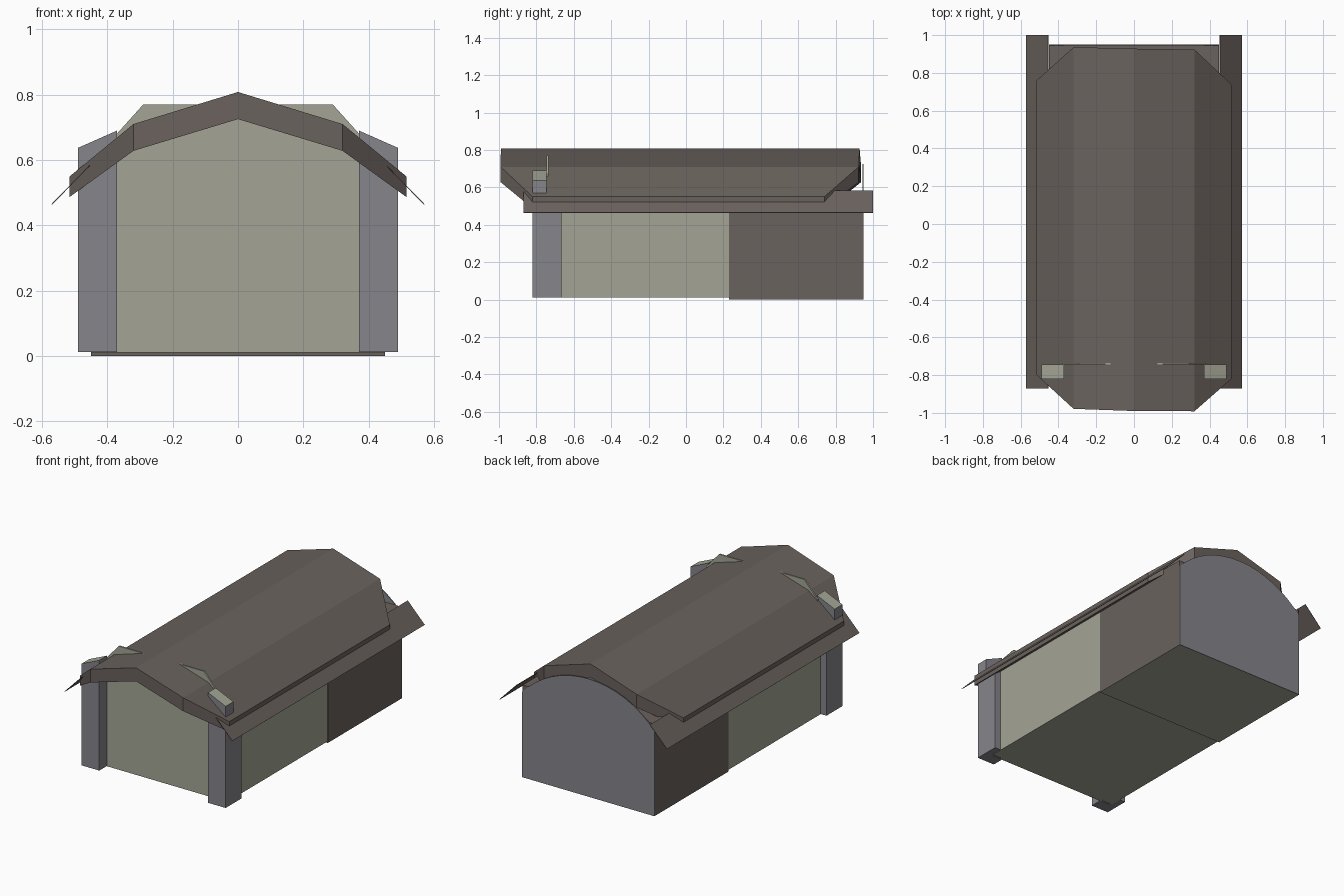
import bpy, bmesh, math

if "Cube" in bpy.data.objects:
    bpy.data.objects.remove(bpy.data.objects["Cube"])

def material(name, rgb):
    m = bpy.data.materials.new(name)
    lin = [(c / 255 / 12.92) if c < 11 else ((c / 255 + 0.055) / 1.055) ** 2.4 for c in rgb]
    m.diffuse_color = (*lin, 1)
    m.use_nodes = True
    m.node_tree.nodes["Principled BSDF"].inputs["Base Color"].default_value = m.diffuse_color
    return m

sage = material("sage", (164, 165, 149))
grey = material("stone_grey", (134, 133, 139))
brown = material("dark_brown", (106, 98, 93))

def finish(name, bm, mats, rule=None):
    bmesh.ops.recalc_face_normals(bm, faces=bm.faces)
    bm.normal_update()
    if rule:
        for f in bm.faces:
            f.material_index = rule(f)
    me = bpy.data.meshes.new(name)
    bm.to_mesh(me)
    bm.free()
    for m in mats:
        me.materials.append(m)
    ob = bpy.data.objects.new(name, me)
    bpy.context.collection.objects.link(ob)
    return ob

def loft(name, a, b, mats, rule=None):
    """Solid between two matching loops of points."""
    bm = bmesh.new()
    va, vb = [bm.verts.new(p) for p in a], [bm.verts.new(p) for p in b]
    n = len(a)
    bm.faces.new(va)
    bm.faces.new(vb[::-1])
    for i in range(n):
        j = (i + 1) % n
        bm.faces.new((va[i], va[j], vb[j], vb[i]))
    return finish(name, bm, mats, rule)

def prism(name, xz, y0, y1, mats, rule=None):
    return loft(name, [(x, y0, z) for x, z in xz], [(x, y1, z) for x, z in xz], mats, rule)

def rect(x0, x1, z0, z1):
    return [(x0, z0), (x1, z0), (x1, z1), (x0, z1)]

# Walls: sage front hall and brown rear hall with a sage underside
prism("front_hall", rect(-0.449, 0.449, 0.01, 0.565), -0.735, 0.235, [sage])
prism("rear_hall", rect(-0.45, 0.45, 0, 0.565), 0.23, 0.945, [brown, sage],
      lambda f: 1 if f.normal.z < -0.5 else 0)

# Front wall whose shoulders poke through the roof
prism("front_wall", [(-0.38, 0.01), (0.38, 0.01), (0.38, 0.67), (0.29, 0.77), (-0.29, 0.77), (-0.38, 0.67)],
      -0.745, -0.735, [sage])

# Rear wall with a rounded gable
rise, half, spring = 0.2, 0.45, 0.525
R = (half ** 2 + rise ** 2) / (2 * rise)
ang = math.asin(half / R)
arch = [(R * math.sin(ang - 2 * ang * i / 16), spring + rise - R + R * math.cos(ang - 2 * ang * i / 16))
        for i in range(17)]
prism("rear_gable_wall", [(-half, 0), (half, 0)] + arch, 0.944, 0.95, [grey])

# Five-line folded roof with clipped corners
ridge = [(-0.515, 0.55, 0.487, -0.81, 0.75), (-0.32, 0.71, 0.628, -0.985, 0.93), (0, 0.808, 0.725, -0.99, 0.928),
         (0.32, 0.71, 0.628, -0.985, 0.93), (0.515, 0.55, 0.487, -0.81, 0.75)]
bm = bmesh.new()
rows = []
for x, top, bot, yf, yb in ridge:
    s = -0.02 * x
    rows.append([bm.verts.new(p) for p in
                 ((x, yf + s, top), (x, yb + s, top), (x, yb + s, bot), (x, yf + s, bot))])
for r, q in zip(rows, rows[1:]):
    for i in range(4):
        j = (i + 1) % 4
        bm.faces.new((r[i], r[j], q[j], q[i]))
bm.faces.new(rows[0])
bm.faces.new(rows[-1][::-1])
finish("roof", bm, [brown])

for side, s in (("left", -1), ("right", 1)):
    # Corner pillar: front block with a sloped sage cap
    prism(side + "_pillar", [(s * x, z) for x, z in ((0.37, 0.012), (0.49, 0.012), (0.49, 0.637), (0.37, 0.69))],
          -0.82, -0.745, [grey, sage], lambda f: 1 if f.normal.z > 0.5 else 0)
    # Pillar return along the side wall
    prism(side + "_pillar_return", [(s * x, z) for x, z in ((0.44, 0.012), (0.49, 0.012), (0.49, 0.57), (0.44, 0.592))],
          -0.75, -0.665, [grey])
    # Thin sloping eave board
    prism(side + "_eave", [(s * x, z) for x, z in ((0.455, 0.584), (0.571, 0.465), (0.569, 0.463), (0.453, 0.582))],
          -0.87, 1.0, [brown])
